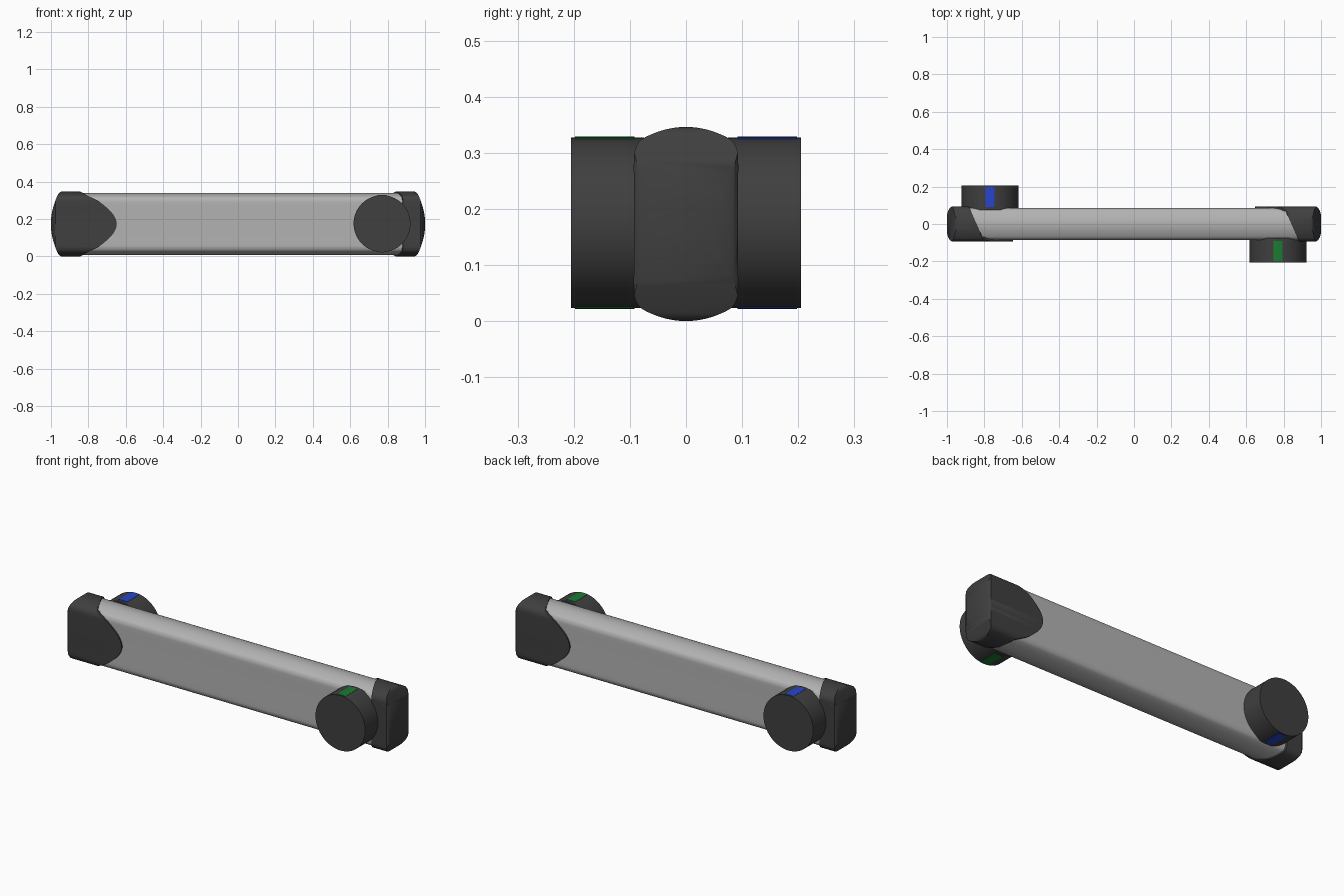
import bpy, bmesh, math
from mathutils import Matrix, Vector

if "Cube" in bpy.data.objects:
    bpy.data.objects.remove(bpy.data.objects["Cube"])

ZC = 0.173  # height of the long axis


def material(name, rgb):
    m = bpy.data.materials.new(name)
    m.diffuse_color = (*rgb, 1)
    m.use_nodes = True
    m.node_tree.nodes["Principled BSDF"].inputs["Base Color"].default_value = m.diffuse_color
    return m


LIGHT = material("light_grey", (0.45, 0.45, 0.45))
DARK = material("dark_grey", (0.05, 0.05, 0.05))
GREEN = material("green", (0.01, 0.2, 0.03))
BLUE = material("blue", (0.02, 0.06, 0.6))


def smooth_loop(pts, steps=4):
    """Closed Catmull-Rom curve through the points."""
    out, n = [], len(pts)
    for i in range(n):
        a, b, c, d = (Vector(pts[(i + k) % n]) for k in (-1, 0, 1, 2))
        for s in range(steps):
            t = s / steps
            out.append(0.5 * (2 * b + (c - a) * t + (2 * a - 5 * b + 4 * c - d) * t * t
                              + (3 * b - a - 3 * c + d) * t ** 3))
    return out


def prism(name, pts, axis, lo, hi, mat):
    """Extrude a 2D outline along an axis."""
    place = {'X': lambda p, v: (v, p[0], p[1]),
             'Y': lambda p, v: (p[0], v, p[1]),
             'Z': lambda p, v: (p[0], p[1], v)}[axis]
    bm = bmesh.new()
    rings = [[bm.verts.new(place(p, v)) for p in pts] for v in (lo, hi)]
    n = len(pts)
    for r in rings:
        bm.faces.new(r)
    for i in range(n):
        j = (i + 1) % n
        bm.faces.new((rings[0][i], rings[0][j], rings[1][j], rings[1][i]))
    bmesh.ops.recalc_face_normals(bm, faces=bm.faces)
    me = bpy.data.meshes.new(name)
    bm.to_mesh(me)
    bm.free()
    me.materials.append(mat)
    ob = bpy.data.objects.new(name, me)
    bpy.context.collection.objects.link(ob)
    return ob


def apply_modifiers(ob):
    dg = bpy.context.evaluated_depsgraph_get()
    me = bpy.data.meshes.new_from_object(ob.evaluated_get(dg))
    ob.modifiers.clear()
    ob.data = me


def shade(ob, angle=35):
    bpy.ops.object.select_all(action='DESELECT')
    ob.select_set(True)
    bpy.context.view_layer.objects.active = ob
    bpy.ops.object.shade_smooth_by_angle(angle=math.radians(angle))


def opposite(ob, name, mat=None):
    """Copy turned half a revolution about the vertical axis."""
    new = ob.copy()
    new.data = ob.data.copy()
    new.name = name
    new.data.transform(Matrix.Rotation(math.pi, 4, 'Z'))
    if mat:
        new.data.materials[0] = mat
    bpy.context.collection.objects.link(new)
    return new


# Shared rounded cross-section (y, z)
quarter = [(0.093, 0.06), (0.093, 0.115), (0.091, 0.132), (0.084, 0.146),
           (0.072, 0.155), (0.048, 0.165), (0.024, 0.171)]
half = quarter + [(0, 0.173)] + [(-y, z) for y, z in reversed(quarter)]
section = smooth_loop(half + [(-y, -z) for y, z in half])

# Long light tube
tube = prism("tube", [(y * 0.92, z * 0.965 + ZC) for y, z in section], 'X', -0.93, 0.93, LIGHT)
shade(tube)

# End cap: cross-section limited by the side outline and the slanted plan outline
cap = prism("left_end_cap", [(y, z + ZC) for y, z in section], 'X', -1.1, -0.6, DARK)
upper = [(-0.997, 0.05), (-0.985, 0.10), (-0.967, 0.148), (-0.955, 0.167), (-0.93, 0.177),
         (-0.87, 0.177), (-0.84, 0.172), (-0.80, 0.149), (-0.745, 0.122), (-0.69, 0.077),
         (-0.66, 0.04)]
side = smooth_loop([(-1.0, 0)] + upper + [(-0.648, 0)] + [(x, -z) for x, z in reversed(upper)])
plan = [(-0.955, -0.11), (-0.63, -0.11), (-0.63, -0.07), (-0.81, -0.07), (-0.89, 0.11),
        (-0.955, 0.11), (-0.975, 0.093), (-0.985, 0.085), (-0.994, 0.07), (-1.002, 0.04),
        (-1.002, -0.04), (-0.994, -0.07), (-0.985, -0.085), (-0.975, -0.093)]
cutters = [prism("side_cutter", [(x, z + ZC) for x, z in side], 'Y', -0.3, 0.3, DARK),
           prism("plan_cutter", plan, 'Z', -0.2, 0.6, DARK)]
for c in cutters:
    c.hide_render = True
    mod = cap.modifiers.new("limit", 'BOOLEAN')
    mod.operation = 'INTERSECT'
    mod.solver = 'EXACT'
    mod.object = c
apply_modifiers(cap)
for c in cutters:
    bpy.data.objects.remove(c)
shade(cap)
opposite(cap, "right_end_cap")

# Round joint hubs, one on each face
CX, CZ, R = 0.77, 0.175, 0.152
ring = [(CX + R * math.cos(a * math.tau / 64), CZ + R * math.sin(a * math.tau / 64))
        for a in range(64)]
hub = prism("front_hub", ring, 'Y', -0.205, -0.075, DARK)
shade(hub)
opposite(hub, "back_hub")

# Coloured marks on the top and bottom of each hub
for label, sign in (("top", 1), ("bottom", -1)):
    angles = [(k - 4) / 4 * 0.165 for k in range(9)]
    arc = [(CX + r * math.sin(a), CZ + sign * r * math.cos(a))
           for r, seq in ((R + 0.0015, angles), (R - 0.01, angles[::-1])) for a in seq]
    mark = prism(f"front_{label}_mark", arc, 'Y', -0.198, -0.092, GREEN)
    shade(mark)
    opposite(mark, f"back_{label}_mark", BLUE)
